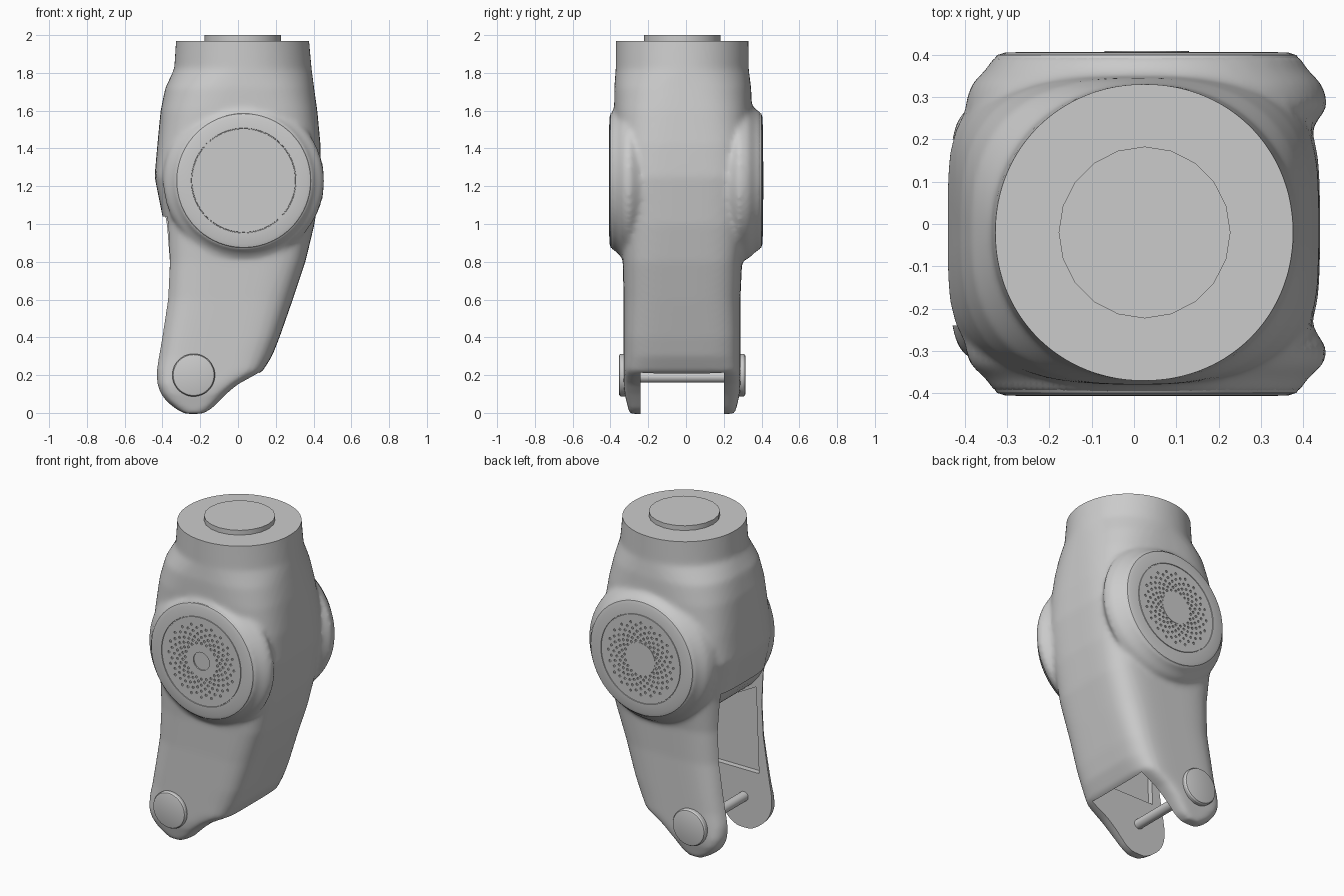
import bpy, bmesh, math
from mathutils import Vector, Matrix

if "Cube" in bpy.data.objects:
    bpy.data.objects.remove(bpy.data.objects["Cube"])

GREY = (0.6, 0.6, 0.6, 1)
metal = bpy.data.materials.new("plain grey")
metal.use_nodes = True
metal.diffuse_color = GREY
metal.node_tree.nodes["Principled BSDF"].inputs["Base Color"].default_value = GREY

HUB = Vector((0.03, 0, 1.23))
PIN = Vector((-0.235, 0, 0.2))
TOP = Vector((0.025, -0.02, 0))


def make(name, bm):
    bmesh.ops.remove_doubles(bm, verts=bm.verts, dist=1e-5)
    bmesh.ops.recalc_face_normals(bm, faces=bm.faces)
    mesh = bpy.data.meshes.new(name)
    bm.to_mesh(mesh)
    bm.free()
    mesh.materials.append(metal)
    obj = bpy.data.objects.new(name, mesh)
    bpy.context.collection.objects.link(obj)
    return obj


def activate(obj):
    bpy.ops.object.select_all(action="DESELECT")
    obj.select_set(True)
    bpy.context.view_layer.objects.active = obj


def smooth(obj, angle=30):
    activate(obj)
    bpy.ops.object.shade_smooth_by_angle(angle=math.radians(angle))


def modify(obj, kind, **settings):
    activate(obj)
    mod = obj.modifiers.new(kind, kind)
    for key, value in settings.items():
        setattr(mod, key, value)
    bpy.ops.object.modifier_apply(modifier=mod.name)


def boolean(obj, tool, operation):
    modify(obj, "BOOLEAN", object=tool, operation=operation, solver="EXACT")
    bpy.data.objects.remove(tool)


def loft(bm, rings):
    loops = [[bm.verts.new(p) for p in ring] for ring in rings]
    n = len(loops[0])
    for a, b in zip(loops, loops[1:]):
        for i in range(n):
            j = (i + 1) % n
            bm.faces.new((a[i], a[j], b[j], b[i]))
    bm.faces.new(loops[0])
    bm.faces.new(loops[-1])


def turned(name, profile, centre, sides=64):
    """Solid of revolution about the y direction from (radius, y) pairs."""
    bm = bmesh.new()
    steps = [math.tau * i / sides for i in range(sides)]
    loft(bm, [[centre + Vector((r * math.cos(a), y, r * math.sin(a))) for a in steps]
              for r, y in profile])
    return make(name, bm)


def prism(name, outline, y0, y1):
    """Outline in x and z, extended along y."""
    bm = bmesh.new()
    loft(bm, [[(x, y, z) for x, z in outline] for y in (y0, y1)])
    return make(name, bm)


def section(z, x0, x1, y0, y1, power, n=64):
    ring = []
    for i in range(n):
        a = math.tau * (i + .5) / n
        c, s = math.cos(a), math.sin(a)
        ring.append(((x0 + x1) / 2 + (x1 - x0) / 2 * math.copysign(abs(c) ** (2 / power), c),
                     (y0 + y1) / 2 + (y1 - y0) / 2 * math.copysign(abs(s) ** (2 / power), s), z))
    return ring


# Housing: round neck, boxy middle, tapering leg (z, x range, y range, squareness)
SECTIONS = [
    (-.005, -.28, -.19, -.30, .26, 7), (.02, -.33, -.14, -.305, .265, 7),
    (.06, -.38, -.10, -.315, .275, 7), (.1, -.41, -.06, -.325, .285, 7),
    (.15, -.43, .0, -.33, .288, 7), (.22, -.437, .13, -.33, .288, 6),
    (.3, -.43, .18, -.33, .288, 5), (.4, -.413, .22, -.33, .288, 5),
    (.6, -.388, .29, -.33, .288, 4.5), (.8, -.378, .357, -.335, .297, 4.5),
    (1.0, -.392, .405, -.35, .33, 4), (1.25, -.442, .44, -.365, .35, 4),
    (1.42, -.427, .437, -.37, .35, 3.6), (1.6, -.41, .42, -.38, .35, 3),
    (1.72, -.385, .403, -.38, .345, 2.6), (1.82, -.338, .39, -.372, .332, 2.1),
    (2.1, -.32, .365, -.37, .33, 2)]
bm = bmesh.new()
loft(bm, [section(*s) for s in SECTIONS])
housing = make("housing", bm)

# Flared joint boss on both sides, melted into the housing
boss = turned("boss", [(.36, -.4), (.375, -.37), (.415, -.335), (.43, -.3), (.3, -.1),
                       (.3, .1), (.43, .28), (.415, .33), (.375, .37), (.36, .4)], HUB)
boolean(housing, boss, "UNION")
modify(housing, "REMESH", mode="VOXEL", voxel_size=0.014)
modify(housing, "SMOOTH", factor=0.5, iterations=10)

# Square off the neck
bm = bmesh.new()
bm.from_mesh(housing.data)
cut = bmesh.ops.bisect_plane(bm, geom=bm.verts[:] + bm.edges[:] + bm.faces[:],
                             plane_co=(0, 0, 1.97), plane_no=(0, 0, 1), clear_outer=True)
rim = [e for e in cut["geom_cut"] if isinstance(e, bmesh.types.BMEdge)]
bmesh.ops.edgeloop_fill(bm, edges=rim)
bmesh.ops.recalc_face_normals(bm, faces=bm.faces)
bm.to_mesh(housing.data)
bm.free()

# Fork slot, open to the rear edge and below, arched around the joint
arch = [(HUB.x + .45 * math.cos(a), HUB.z + .45 * math.sin(a))
        for a in [math.radians(205 + 10 * i) for i in range(11)]]
slot = prism("slot", [(-.6, -.1), (-.6, 1.04)] + arch
             + [(.27, .72), (.17, .4), (.11, .25), (.11, -.1)], -.24, .2)
boolean(housing, slot, "DIFFERENCE")

# Shallow hollows inside the fork arms
hollow = prism("hollow", [(-.34, .36), (-.32, .9), (-.1, .78), (.24, .72), (.12, .36)], -.275, .235)
boolean(housing, hollow, "DIFFERENCE")
smooth(housing, 35)


def perforations(side, y):
    """Staggered rings of small round holes."""
    bm = bmesh.new()
    for ring in range(7):
        r = .112 + .019 * ring
        for i in range(20):
            a = math.tau * (i + ring * .5) / 20
            spot = HUB + Vector((r * math.cos(a), y, r * math.sin(a)))
            bmesh.ops.create_cone(bm, cap_ends=True, segments=8, radius1=.0075, radius2=.0075,
                                  depth=.02, matrix=Matrix.Translation(spot)
                                  @ Matrix.Rotation(math.pi / 2, 4, "X"))
    return make(side + "_perforations", bm)


# Joint covers: bevelled rim, thin seam, perforated plate
for side, s in (("front", -1), ("back", 1)):
    rim_profile = [(.36, .36), (.36, .39), (.354, .399), (.335, .405), (.278, .407),
                   (.277, .403), (.274, .403), (.273, .407)]
    cover = turned(side + "_joint_cover", [(r, s * y) for r, y in rim_profile], HUB, 80)
    boolean(cover, perforations(side, s * .407), "DIFFERENCE")
    if s < 0:
        bore = turned("bore", [(.056, -.375), (.056, -.45)], HUB, 32)
        boolean(cover, bore, "DIFFERENCE")
    else:
        turned("back_centre_plate", [(.1, .4), (.1, .409)], HUB, 40)
    smooth(cover)

# Pivot pin and its end caps
smooth(turned("pivot_pin", [(.03, -.3), (.03, .26)], PIN + Vector((0, 0, -.01)), 24))
for side, s, y in (("front", -1, .3), ("back", 1, .26)):
    cap = turned(side + "_pin_cap", [(.113, s * y), (.113, s * (y + .044)),
                                     (.108, s * (y + .052)), (.1, s * (y + .055))], PIN, 48)
    smooth(cap)

# Raised mounting disc on the neck
bm = bmesh.new()
bmesh.ops.create_cone(bm, cap_ends=True, segments=20, radius1=.203, radius2=.203, depth=.05,
                      matrix=Matrix.Translation(TOP + Vector((0, 0, 1.975))))
smooth(make("neck_disc", bm))
